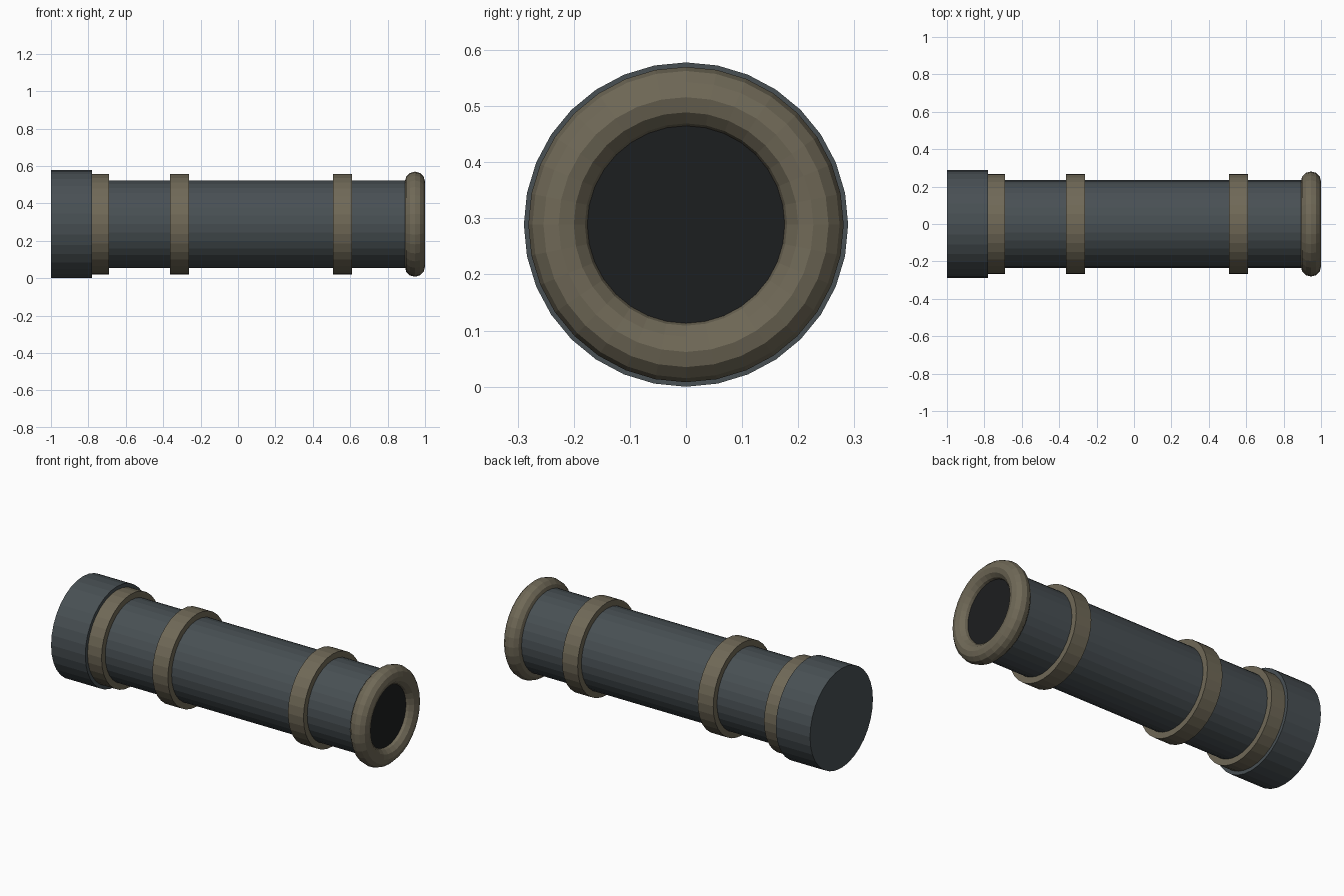
import bpy
from math import radians

if "Cube" in bpy.data.objects:
    bpy.data.objects.remove(bpy.data.objects["Cube"])

AXIS_Z = 0.289
SIDES = 32


def material(name, color):
    m = bpy.data.materials.new(name)
    m.diffuse_color = (*color, 1)
    m.use_nodes = True
    m.node_tree.nodes["Principled BSDF"].inputs["Base Color"].default_value = m.diffuse_color
    return m


iron = material("iron", (0.065, 0.08, 0.088))
bronze = material("bronze", (0.16, 0.14, 0.095))
black = material("black", (0.012, 0.013, 0.014))


def drum(name, x0, x1, radius, mat):
    """Faceted cylinder lying along x from x0 to x1."""
    bpy.ops.mesh.primitive_cylinder_add(
        vertices=SIDES, radius=radius, depth=x1 - x0,
        location=((x0 + x1) / 2, 0, AXIS_Z), rotation=(0, radians(90), 0))
    ob = bpy.context.object
    ob.name = name
    ob.data.materials.append(mat)
    return ob


# Barrel and thick rear block
drum("barrel", -0.80, 0.945, 0.234, iron)
drum("breech", -1.0, -0.78, 0.289, iron)

# Reinforcing bands
for i, x in enumerate((-0.74, -0.313, 0.559), 1):
    drum(f"band_{i}", x - 0.05, x + 0.05, 0.2685, bronze)

# Rounded muzzle lip
bpy.ops.mesh.primitive_torus_add(
    major_segments=SIDES, minor_segments=12, major_radius=0.227,
    minor_radius=0.054, location=(0.946, 0, AXIS_Z),
    rotation=(0, radians(90), 0))
lip = bpy.context.object
lip.name = "muzzle_lip"
lip.data.materials.append(bronze)

# Dark bore set inside the lip
drum("bore", 0.90, 0.957, 0.18, black)
